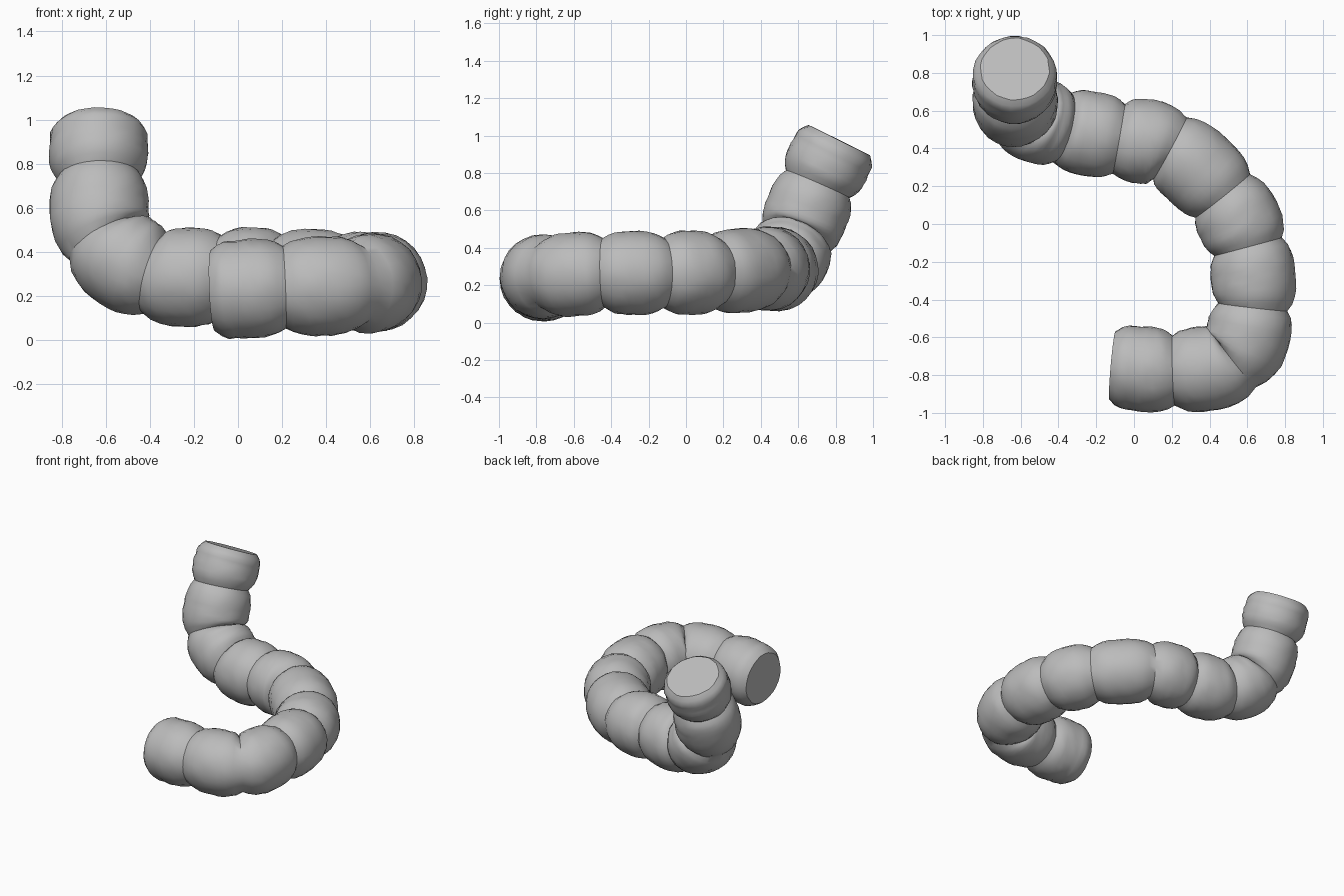
import bpy, bmesh, math, random
from mathutils import Vector

random.seed(4)
cube = bpy.data.objects.get("Cube")
if cube:
    bpy.data.objects.remove(cube)

grey = bpy.data.materials.new("plain grey")
grey.use_nodes = True
colour = (0.5, 0.5, 0.5, 1)
grey.diffuse_color = colour
grey.node_tree.nodes["Principled BSDF"].inputs["Base Color"].default_value = colour

# Centres of the pinched joints along the body, from tail to raised head
joints = [Vector(p) for p in (
    (-0.115, -0.75, 0.225), (0.21, -0.775, 0.24), (0.53, -0.72, 0.25),
    (0.63, -0.44, 0.265), (0.605, -0.12, 0.265), (0.47, 0.15, 0.27),
    (0.19, 0.40, 0.285), (-0.08, 0.45, 0.29), (-0.38, 0.51, 0.30),
    (-0.60, 0.59, 0.45), (-0.63, 0.705, 0.74), (-0.63, 0.82, 0.975))]
SIDES, STEPS = 28, 10
JOINT_R, BULGE = 0.186, 0.039
LAST = len(joints) - 2


def path(i, t):
    """Smooth point on segment i, with t from 0 to 1."""
    b, c = joints[i], joints[i + 1]
    a = joints[i - 1] if i > 0 else b * 2 - c
    d = joints[i + 2] if i < LAST else c * 2 - b
    return 0.5 * (2 * b + (c - a) * t + (2 * a - 5 * b + 4 * c - d) * t**2
                  + (3 * b - a - 3 * c + d) * t**3)


def radius(i, t):
    """Barrel outline: pinched at joints, rounded rim at the two open ends."""
    r = JOINT_R + BULGE * (1 - abs(2 * t - 1) ** 3)
    if (i == 0 and t < 0.5) or (i == LAST and t > 0.5):
        edge = t if i == 0 else 1 - t
        r = 0.222 - 0.04 * max(0, 1 - edge / 0.25) ** 2
    return r


# Sample the path as (centre, radius) rings
rings = [(path(i, s / STEPS), radius(i, s / STEPS))
         for i in range(LAST + 1) for s in range(STEPS)]
rings.append((joints[-1], radius(LAST, 1)))

# Sweep the body as one closed tube
bm = bmesh.new()
loops = []
side = Vector((0, 1, 0))
for k, (centre, r) in enumerate(rings):
    tangent = (rings[min(k + 1, len(rings) - 1)][0] - rings[max(k - 1, 0)][0]).normalized()
    side = (side - tangent * side.dot(tangent)).normalized()
    up = tangent.cross(side)
    loop = []
    for n in range(SIDES):
        a = math.tau * n / SIDES
        rough = r + random.uniform(-0.003, 0.003)
        loop.append(bm.verts.new(centre + rough * (side * math.cos(a) + up * math.sin(a))))
    loops.append(loop)
for low, high in zip(loops, loops[1:]):
    for n in range(SIDES):
        m = (n + 1) % SIDES
        bm.faces.new((low[n], low[m], high[m], high[n]))
bm.faces.new(loops[0][::-1])
bm.faces.new(loops[-1])
bmesh.ops.recalc_face_normals(bm, faces=bm.faces)

mesh = bpy.data.meshes.new("segmented_body")
bm.to_mesh(mesh)
bm.free()
mesh.materials.append(grey)
body = bpy.data.objects.new("segmented_body", mesh)
bpy.context.collection.objects.link(body)
bpy.context.view_layer.objects.active = body
body.select_set(True)
bpy.ops.object.shade_smooth_by_angle(angle=math.radians(35))
